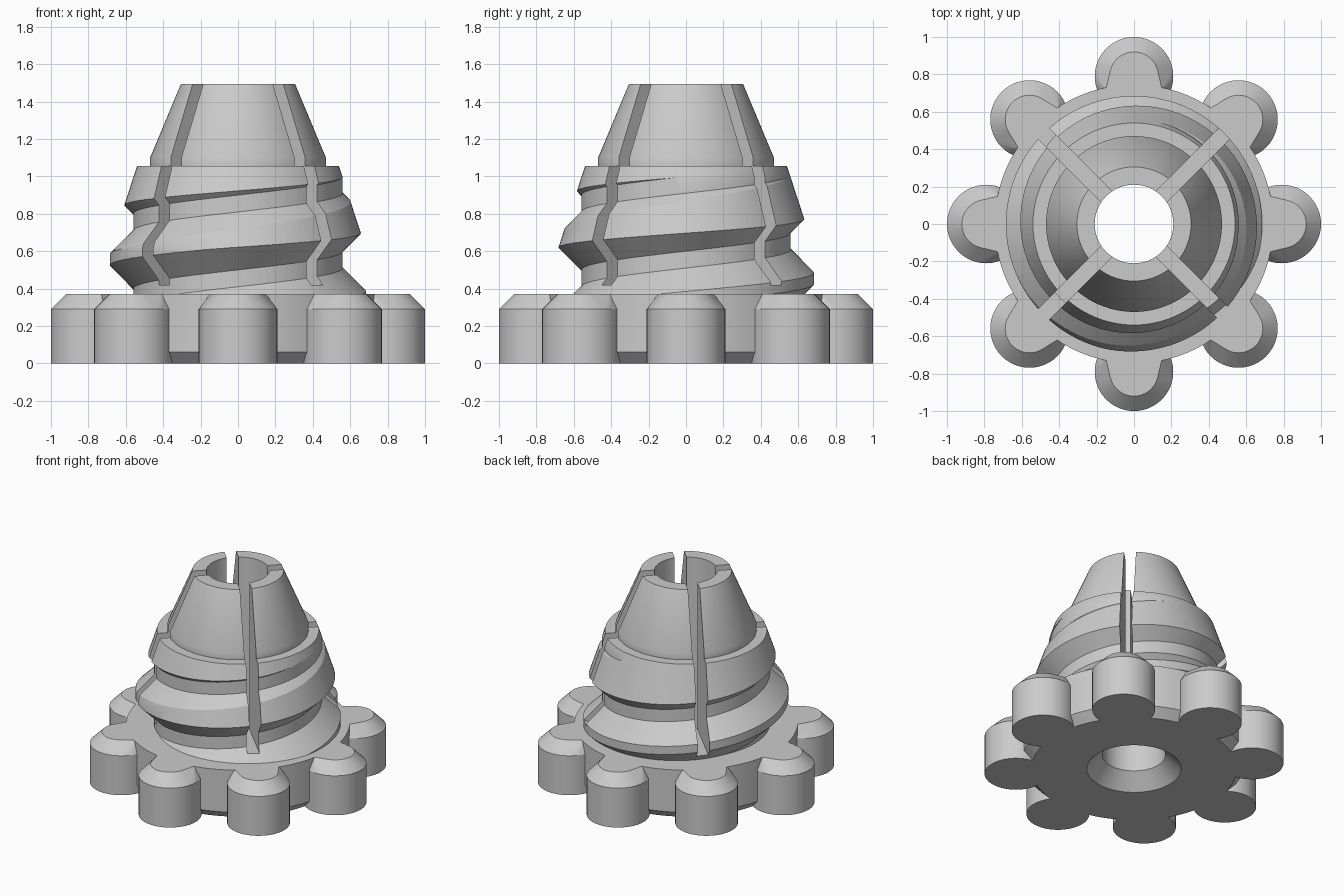
import bpy
import bmesh
from math import cos, sin, pi, radians
from mathutils import Matrix, Vector

if "Cube" in bpy.data.objects:
    bpy.data.objects.remove(bpy.data.objects["Cube"], do_unlink=True)

SEGMENTS = 96
GREY = (0.6, 0.6, 0.6, 1.0)

grey = bpy.data.materials.new("plain_grey")
grey.use_nodes = True
grey.diffuse_color = GREY
grey.node_tree.nodes["Principled BSDF"].inputs["Base Color"].default_value = GREY


def make_object(name, bm):
    bmesh.ops.recalc_face_normals(bm, faces=bm.faces)
    mesh = bpy.data.meshes.new(name)
    bm.to_mesh(mesh)
    bm.free()
    mesh.materials.append(grey)
    obj = bpy.data.objects.new(name, mesh)
    bpy.context.collection.objects.link(obj)
    return obj


def skin_sections(bm, sections, closed):
    """Join equal closed sections with quads, looping or capping the ends."""
    rings = [[bm.verts.new(p) for p in s] for s in sections]
    count = len(rings[0])
    for i in range(len(rings) if closed else len(rings) - 1):
        a, b = rings[i], rings[(i + 1) % len(rings)]
        for j in range(count):
            k = (j + 1) % count
            bm.faces.new((a[j], a[k], b[k], b[j]))
    if not closed:
        bm.faces.new(rings[0])
        bm.faces.new(rings[-1])


def revolve(name, profile):
    bm = bmesh.new()
    angles = [2 * pi * i / SEGMENTS for i in range(SEGMENTS)]
    skin_sections(bm, [[(r * cos(a), r * sin(a), z) for r, z in profile]
                       for a in angles], True)
    return make_object(name, bm)


def combine(target, tool, operation, overlapping=False):
    mod = target.modifiers.new(operation.lower(), "BOOLEAN")
    mod.operation = operation
    mod.solver = "EXACT"
    mod.use_self = overlapping
    mod.object = tool
    bpy.context.view_layer.objects.active = target
    bpy.ops.object.modifier_apply(modifier=mod.name)
    bpy.data.objects.remove(tool, do_unlink=True)


def finish(obj):
    bpy.ops.object.select_all(action="DESELECT")
    obj.select_set(True)
    bpy.context.view_layer.objects.active = obj
    bpy.ops.object.shade_smooth_by_angle(angle=radians(25))


# Grip base: chamfered disc with a flared bore
base = revolve("grip_base", [(0.315, 0), (0.685, 0), (0.745, 0.06),
                             (0.745, 0.37), (0.21, 0.37), (0.21, 0.105)])

# Eight rounded grip lobes with bevelled tops
lobes = bmesh.new()
for i in range(8):
    turn = Matrix.Rotation(i * pi / 4, 4, "Z")
    points = [Vector((0.72, side * 0.15, 0.37)) for side in (-1, 1)]
    for radius, z in ((0.21, 0), (0.21, 0.29), (0.13, 0.37)):
        for k in range(48):
            a = 2 * pi * k / 48
            points.append(Vector((0.79 + radius * cos(a), radius * sin(a), z)))
    verts = [lobes.verts.new(turn @ p) for p in points]
    hull = bmesh.ops.convex_hull(lobes, input=verts)
    spare = {g for g in hull["geom_interior"] + hull["geom_unused"]
             if isinstance(g, bmesh.types.BMVert)}
    bmesh.ops.delete(lobes, geom=list(spare), context="VERTS")
bmesh.ops.dissolve_limit(lobes, angle_limit=0.01, verts=lobes.verts, edges=lobes.edges)
combine(base, make_object("grip_lobes", lobes), "UNION")
finish(base)

# Tapered outline: thread crest, shoulder, nose cone and bore
outline = revolve("collet_outline", [(0.21, 0.37), (0.685, 0.37), (0.685, 0.611),
                                     (0.54, 1.055), (0.47, 1.055), (0.47, 1.10),
                                     (0.305, 1.495), (0.21, 1.495)])

# Crossed slots that split the outline into four jaws
for angle in (pi / 4, -pi / 4):
    slot = bmesh.new()
    bmesh.ops.create_cube(slot, size=1, matrix=Matrix.Rotation(angle, 4, "Z")
                          @ Matrix.Translation((0, 0, 1.02))
                          @ Matrix.Diagonal((2, 0.08, 1.2, 1)))
    combine(outline, make_object("slot_cutter", slot), "DIFFERENCE")

# Thread: triangular ridge rising around a straight core
ROOT, PITCH, START, WIDTH, BURY = 0.56, 0.40, 0.60, 0.31, 0.03
sections = []
for i in range(int(-1.6 * SEGMENTS), int(1.35 * SEGMENTS) + 1):
    step = (i + 0.37) / SEGMENTS
    a = 2 * pi * step
    low = START + PITCH * step
    triangle = ((ROOT - BURY, low - BURY), (ROOT + WIDTH / 2, low + WIDTH / 2),
                (ROOT - BURY, low + WIDTH + BURY))
    sections.append([(r * cos(a), r * sin(a), z) for r, z in triangle])
body = bmesh.new()
skin_sections(body, sections, False)
bmesh.ops.create_cone(body, cap_ends=True, segments=SEGMENTS, radius1=ROOT,
                      radius2=ROOT, depth=3,
                      matrix=Matrix.Translation((0, 0, 0.8))
                      @ Matrix.Rotation(0.011, 4, "Z"))
collet = make_object("threaded_collet", body)
combine(collet, outline, "INTERSECT", overlapping=True)
finish(collet)
